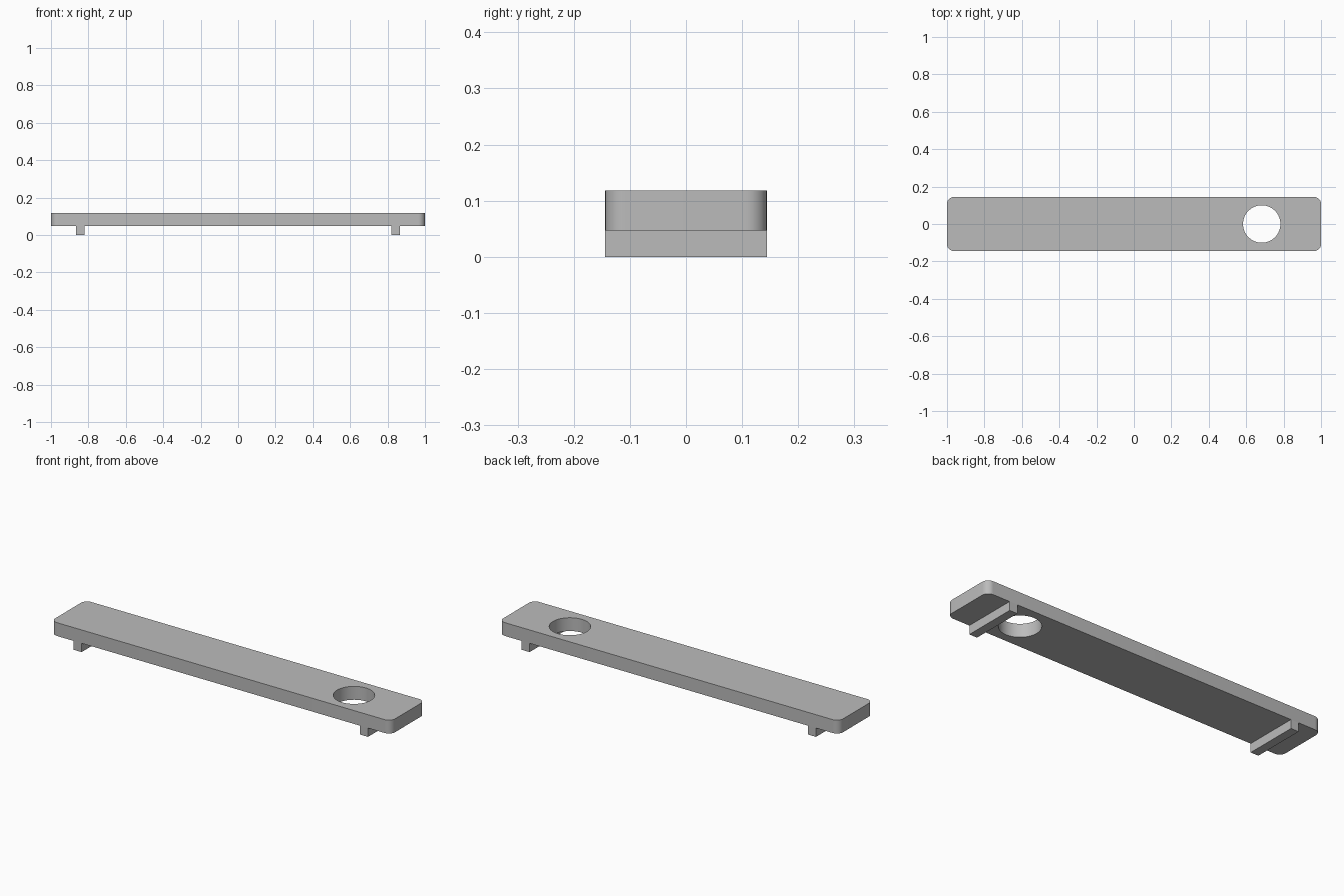
import bpy
import bmesh
import math

cube = bpy.data.objects.get("Cube")
if cube:
    bpy.data.objects.remove(cube, do_unlink=True)

HALF_WIDTH = 0.144
PLATE_BOTTOM, PLATE_TOP = 0.047, 0.118

grey = bpy.data.materials.new("plain_grey")
grey.use_nodes = True
colour = (0.5, 0.5, 0.5, 1)
grey.diffuse_color = colour
grey.node_tree.nodes["Principled BSDF"].inputs["Base Color"].default_value = colour


def add_box(name, x0, x1, z0, z1, corner=0):
    """Box across the full width, with optional rounded vertical corners."""
    bm = bmesh.new()
    bmesh.ops.create_cube(bm, size=1)
    for v in bm.verts:
        v.co.x = x1 if v.co.x > 0 else x0
        v.co.y = math.copysign(HALF_WIDTH, v.co.y)
        v.co.z = z1 if v.co.z > 0 else z0
    if corner:
        upright = [e for e in bm.edges
                   if abs(e.verts[0].co.z - e.verts[1].co.z) > 0.01]
        bmesh.ops.bevel(bm, geom=upright, offset=corner, segments=10,
                        profile=0.5, affect='EDGES')
    mesh = bpy.data.meshes.new(name)
    bm.to_mesh(mesh)
    bm.free()
    mesh.materials.append(grey)
    obj = bpy.data.objects.new(name, mesh)
    bpy.context.collection.objects.link(obj)
    return obj


# Long flat plate with rounded corners
plate = add_box("plate", -1, 1, PLATE_BOTTOM, PLATE_TOP, corner=0.036)

# Round hole through the plate near its left end
bpy.ops.mesh.primitive_cylinder_add(vertices=64, radius=0.1, depth=0.4,
                                    location=(0.683, 0, PLATE_TOP))
cutter = bpy.context.object
cutter.name = "hole_cutter"
cutter.data.materials.append(grey)
hole = plate.modifiers.new("hole", 'BOOLEAN')
hole.operation = 'DIFFERENCE'
hole.solver = 'EXACT'
hole.object = cutter
bpy.ops.object.select_all(action='DESELECT')
plate.select_set(True)
bpy.context.view_layer.objects.active = plate
bpy.ops.object.modifier_apply(modifier=hole.name)
bpy.data.objects.remove(cutter, do_unlink=True)
bpy.ops.object.shade_smooth_by_angle(angle=math.radians(30))

# Cross ribs underneath, one near each end
for name, x in (("right_rib", -0.843), ("left_rib", 0.843)):
    add_box(name, x - 0.023, x + 0.023, 0, PLATE_BOTTOM)
